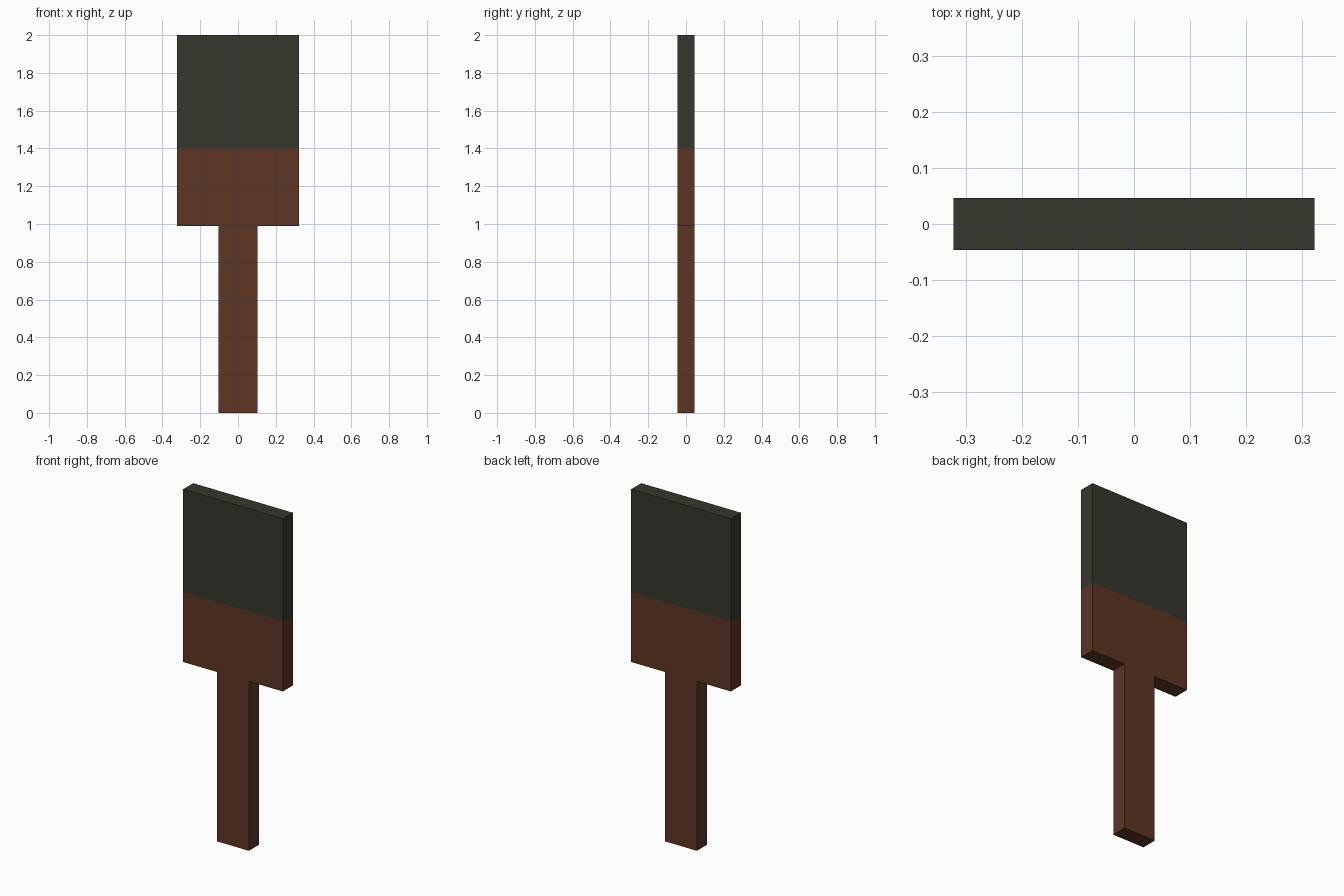
import bpy, bmesh

if "Cube" in bpy.data.objects:
    bpy.data.objects.remove(bpy.data.objects["Cube"])

BLADE_W, HANDLE_W, DEPTH = 0.322, 0.103, 0.046   # half sizes
SHOULDER, SPLIT, TOP = 0.99, 1.40, 2.0


def material(name, rgb):
    m = bpy.data.materials.new(name)
    m.diffuse_color = (*rgb, 1.0)
    m.use_nodes = True
    m.node_tree.nodes["Principled BSDF"].inputs["Base Color"].default_value = m.diffuse_color
    return m


# Paddle outline: right half, mirrored to the left
half = [(HANDLE_W, 0), (HANDLE_W, SHOULDER), (BLADE_W, SHOULDER), (BLADE_W, TOP)]
outline = half + [(-x, z) for x, z in reversed(half)]

# Extrude the outline to full thickness
bm = bmesh.new()
face = bm.faces.new([bm.verts.new((x, -DEPTH, z)) for x, z in outline])
ext = bmesh.ops.extrude_face_region(bm, geom=[face])
verts = [g for g in ext["geom"] if isinstance(g, bmesh.types.BMVert)]
bmesh.ops.translate(bm, verts=verts, vec=(0, 2 * DEPTH, 0))

# Cut at the colour line, and at the shoulder to keep faces simple
for z in (SHOULDER, SPLIT):
    bmesh.ops.bisect_plane(bm, geom=bm.verts[:] + bm.edges[:] + bm.faces[:],
                           dist=1e-5, plane_co=(0, 0, z), plane_no=(0, 0, 1))
bmesh.ops.recalc_face_normals(bm, faces=bm.faces[:])

# Dark upper blade, brown lower blade and handle
for f in bm.faces:
    f.material_index = 1 if f.calc_center_median().z > SPLIT + 0.01 else 0

mesh = bpy.data.meshes.new("paddle")
bm.to_mesh(mesh)
bm.free()
mesh.materials.append(material("brown wood", (0.112, 0.036, 0.017)))
mesh.materials.append(material("dark charcoal", (0.038, 0.038, 0.027)))
paddle = bpy.data.objects.new("paddle", mesh)
bpy.context.collection.objects.link(paddle)
